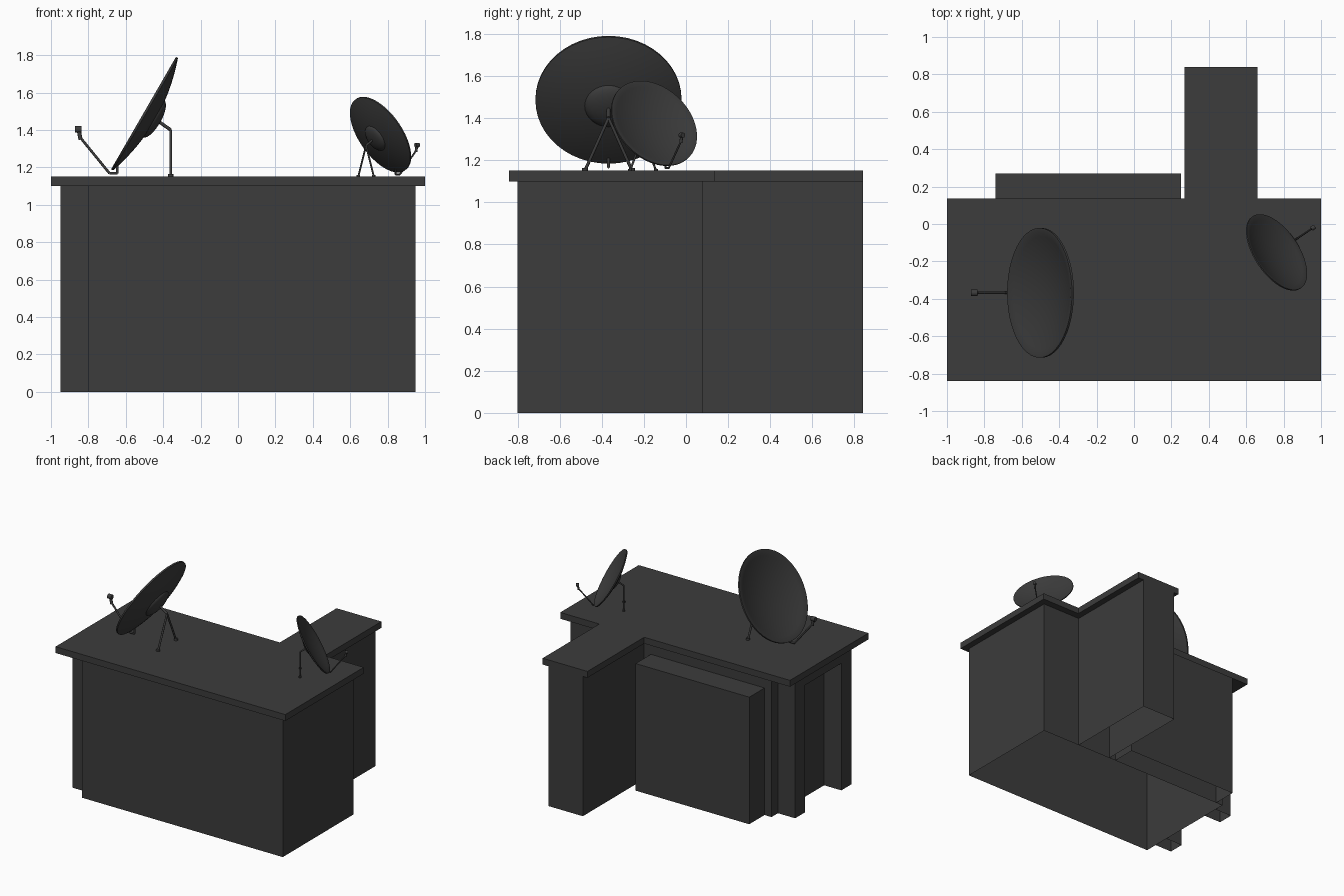
import bpy, bmesh, math
from mathutils import Matrix, Vector

if "Cube" in bpy.data.objects:
    bpy.data.objects.remove(bpy.data.objects["Cube"], do_unlink=True)

GREY = (0.045, 0.045, 0.045, 1)
mat = bpy.data.materials.new("dark_grey")
mat.use_nodes = True
mat.diffuse_color = GREY
mat.node_tree.nodes["Principled BSDF"].inputs["Base Color"].default_value = GREY

ROOF_TOP, ROOF_BOTTOM = 1.15, 1.10


def add(name, bm, matrix=Matrix(), smooth=False):
    bmesh.ops.recalc_face_normals(bm, faces=bm.faces[:])
    mesh = bpy.data.meshes.new(name)
    bm.to_mesh(mesh)
    bm.free()
    mesh.materials.append(mat)
    ob = bpy.data.objects.new(name, mesh)
    ob.matrix_world = matrix
    bpy.context.scene.collection.objects.link(ob)
    if smooth:
        bpy.ops.object.select_all(action="DESELECT")
        ob.select_set(True)
        bpy.context.view_layer.objects.active = ob
        bpy.ops.object.shade_smooth_by_angle(angle=math.radians(35))
    return ob


def prism(name, outline, z0, z1, floor=False):
    """Extrude an outline upwards; the floor stays open unless asked for."""
    bm = bmesh.new()
    base = bm.faces.new([bm.verts.new((x, y, z0)) for x, y in outline])
    side = bmesh.ops.extrude_face_region(bm, geom=[base], use_keep_orig=True)
    top = [v for v in side["geom"] if isinstance(v, bmesh.types.BMVert)]
    bmesh.ops.translate(bm, verts=top, vec=(0, 0, z1 - z0))
    bmesh.ops.recalc_face_normals(bm, faces=bm.faces[:])
    if not floor:
        low = [f for f in bm.faces if all(abs(v.co.z - z0) < 1e-5 for v in f.verts)]
        bmesh.ops.delete(bm, geom=low, context="FACES_ONLY")
    return add(name, bm)


def box(name, x0, x1, y0, y1, z0, z1, floor=False):
    return prism(name, [(x0, y0), (x1, y0), (x1, y1), (x0, y1)], z0, z1, floor)


def lathe(name, profile, matrix, steps=48):
    bm = bmesh.new()
    vs = [bm.verts.new((r, 0, z)) for r, z in profile]
    es = [bm.edges.new(pair) for pair in zip(vs, vs[1:])]
    bmesh.ops.spin(bm, geom=vs + es, axis=(0, 0, 1), cent=(0, 0, 0),
                   angle=math.tau, steps=steps)
    bmesh.ops.remove_doubles(bm, verts=bm.verts[:], dist=1e-5)
    return add(name, bm, matrix, smooth=True)


def rods(name, pieces, matrix):
    """Join straight round rods, each given as start, end and radius."""
    bm = bmesh.new()
    for a, b, r in pieces:
        a, b = Vector(a), Vector(b)
        turn = (b - a).to_track_quat("Z", "Y").to_matrix().to_4x4()
        bmesh.ops.create_cone(bm, cap_ends=True, segments=12, radius1=r, radius2=r,
                              depth=(b - a).length,
                              matrix=Matrix.Translation((a + b) / 2) @ turn)
    return add(name, bm, matrix, smooth=True)


# Building walls
box("main_walls", -0.80, 0.95, -0.80, 0.08, 0, ROOF_BOTTOM)
box("rear_wing", 0.31, 0.61, 0.08, 0.84, 0, ROOF_BOTTOM)
box("rear_block", -0.74, 0.25, 0.08, 0.27, 0, 1.0)

# Side porch: two posts and a beam
for label, y in (("front", -0.70), ("rear", -0.125)):
    box(label + "_post", -0.95, -0.80, y, y + 0.125, 0, ROOF_BOTTOM)
box("porch_beam", -0.95, -0.80, -0.575, -0.125, 1.0, ROOF_BOTTOM, floor=True)

# Flat roof with the wing overhang
prism("roof", [(-1, -0.84), (1, -0.84), (1, 0.135), (0.66, 0.135), (0.66, 0.84),
               (0.27, 0.84), (0.27, 0.135), (-1, 0.135)],
      ROOF_BOTTOM, ROOF_TOP, floor=True)


def satellite_dish(label, x, y, heading, size):
    place = (Matrix.Translation((x, y, ROOF_TOP))
             @ Matrix.Rotation(math.radians(heading), 4, "Z") @ Matrix.Scale(size, 4))
    tilt = place @ Matrix.Translation((0, 0, 0.34)) @ Matrix.Rotation(math.radians(60), 4, "Y")
    # Bowl: parabolic inside and outside joined by a thin rim
    radius, depth, n = 0.347, 0.06, 10
    ts = [i / n for i in range(n + 1)]
    inner = [(0.335 * t, depth * (t * t - 1)) for t in ts]
    outer = [(radius * t, depth * (t * t - 1) - 0.012) for t in reversed(ts)]
    lathe(label + "_dish_bowl", inner + [(radius, 0)] + outer, tilt)
    # Domed hub on the back
    dome = [(0.115 * math.cos(a), -0.06 - 0.042 * math.sin(a))
            for a in (math.pi / 2 * i / 6 for i in range(7))]
    dome[-1] = (0, dome[-1][1])
    lathe(label + "_dish_hub", dome, tilt, steps=32)
    # Two splayed legs on foot discs
    apex = (-0.145, 0, 0.25)
    stand = [(apex, (-0.085, 0, 0.292), 0.009)]
    for side in (-1, 1):
        foot = (-0.145, side * 0.112, 0)
        stand += [(apex, foot, 0.0075), (foot, (-0.145, side * 0.112, 0.014), 0.014)]
    rods(label + "_dish_stand", stand, place)
    # Bent feed arm and receiver
    path = [(0.14, 0, 0.06), (0.14, 0, 0.018), (0.182, 0, 0.018), (0.337, 0, 0.208)]
    rods(label + "_feed_arm", [(a, b, 0.007) for a, b in zip(path, path[1:])], place)
    rods(label + "_receiver", [((0.337, 0, 0.198), (0.345, 0, 0.242), 0.011),
                               ((0.332, 0, 0.253), (0.366, 0, 0.253), 0.018)], place)


satellite_dish("large", -0.505, -0.368, 180, 1.0)
satellite_dish("small", 0.765, -0.15, 34, 0.667)
